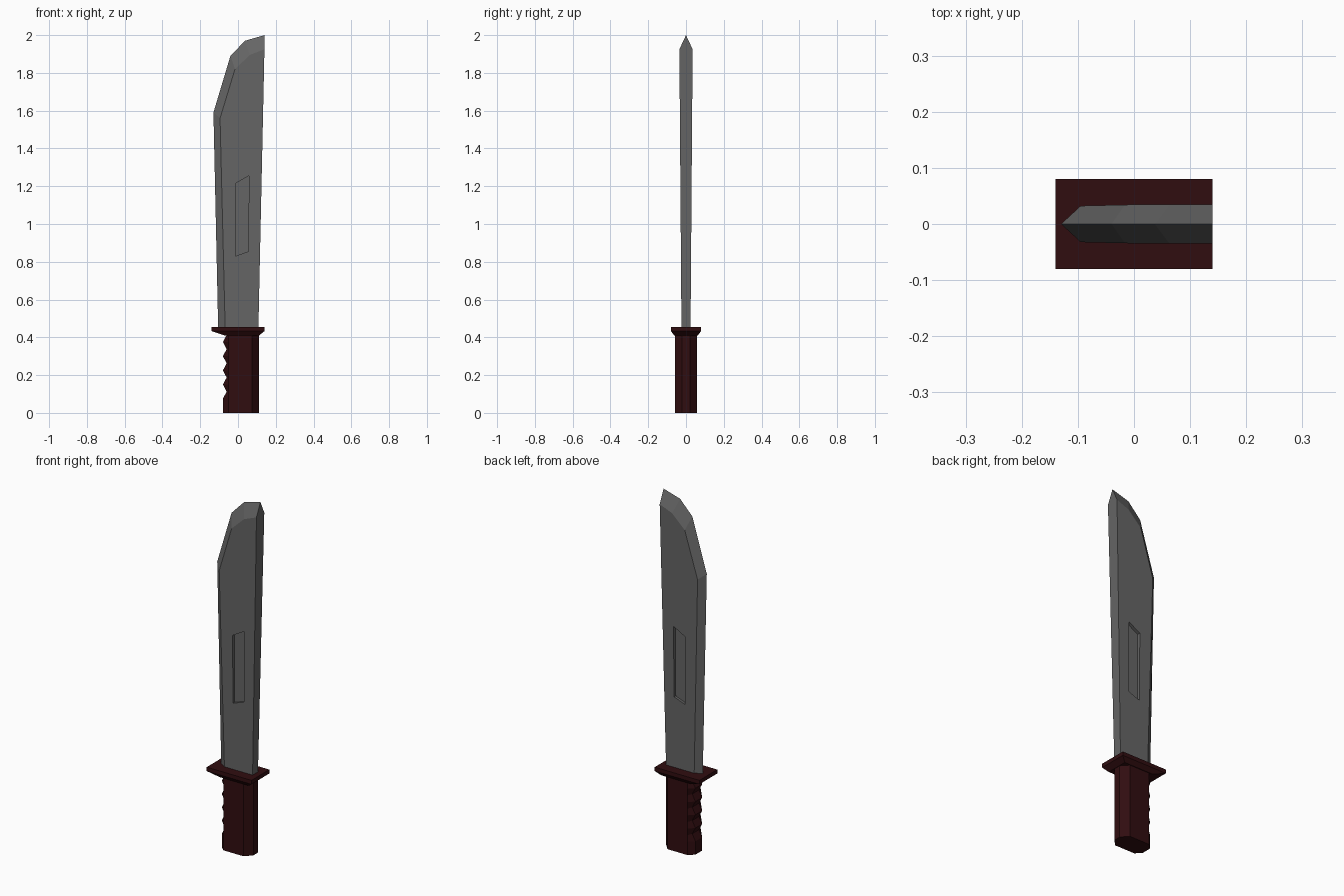
import bpy
import bmesh

if "Cube" in bpy.data.objects:
    bpy.data.objects.remove(bpy.data.objects["Cube"], do_unlink=True)


def make_material(name, rgb):
    mat = bpy.data.materials.new(name)
    mat.use_nodes = True
    mat.diffuse_color = (*rgb, 1)
    mat.node_tree.nodes["Principled BSDF"].inputs["Base Color"].default_value = (*rgb, 1)
    return mat


steel = make_material("dark steel", (0.13, 0.13, 0.13))
grip = make_material("dark red grip", (0.03, 0.004, 0.005))


def finish(bm, name, mat):
    bmesh.ops.recalc_face_normals(bm, faces=bm.faces)
    mesh = bpy.data.meshes.new(name)
    bm.to_mesh(mesh)
    bm.free()
    mesh.materials.append(mat)
    obj = bpy.data.objects.new(name, mesh)
    bpy.context.collection.objects.link(obj)
    return obj


def loft(name, rings, mat):
    """Skin a stack of equal-length point rings and cap both ends."""
    bm = bmesh.new()
    loops = [[bm.verts.new(p) for p in ring] for ring in rings]
    n = len(loops[0])
    for a, b in zip(loops, loops[1:]):
        for i in range(n):
            j = (i + 1) % n
            bm.faces.new((a[i], a[j], b[j], b[i]))
    bm.faces.new(loops[0])
    bm.faces.new(loops[-1])
    return finish(bm, name, mat)


# Blade: sharp centre line, bevel line on each side, flat spine
def half_thickness(z):
    return 0.024 + 0.0075 * (z - 0.45)


edge = [(-0.105, 0.45), (-0.13, 1.59), (-0.04, 1.89), (0.037, 1.97), (0.14, 2.0)]
bevel = [(-0.068, 0.45), (-0.095, 1.56), (-0.016, 1.82), (0.063, 1.895), (0.14, 1.925)]
heel = (0.108, 0.45)

bm = bmesh.new()
sharp = [bm.verts.new((x, 0, z)) for x, z in edge]
sides = []
for s in (-1, 1):
    side = [bm.verts.new((x, s * half_thickness(z), z)) for x, z in bevel + [heel]]
    bm.faces.new(side)
    for i in range(len(edge) - 1):
        bm.faces.new((sharp[i], sharp[i + 1], side[i + 1], side[i]))
    sides.append(side)
front, back = sides
bm.faces.new((front[-1], front[-2], sharp[-1], back[-2], back[-1]))
bm.faces.new((sharp[0], front[0], front[-1], back[-1], back[0]))
blade = finish(bm, "blade", steel)

# Slanted groove recessed into both faces of the blade
groove = [(-0.013, 0.83), (0.055, 0.855), (0.058, 1.255), (-0.013, 1.215)]
for s in (-1, 1):
    cutter = loft("groove_cutter", [[(x, s * y, z) for x, z in groove] for y in (0.013, 0.1)], steel)
    cutter.hide_render = True
    mod = blade.modifiers.new("groove", "BOOLEAN")
    mod.operation = "DIFFERENCE"
    mod.solver = "EXACT"
    mod.object = cutter
    bpy.context.view_layer.objects.active = blade
    bpy.ops.object.modifier_apply(modifier=mod.name)
    bpy.data.objects.remove(cutter, do_unlink=True)


# Guard: flat plate tapering in underneath
def rectangle(x0, x1, y, z):
    return [(x0, -y, z), (x1, -y, z), (x1, y, z), (x0, y, z)]


loft("guard", [rectangle(-0.07, 0.112, 0.062, 0.41),
               rectangle(-0.14, 0.14, 0.08, 0.433),
               rectangle(-0.14, 0.14, 0.08, 0.455)], grip)


# Handle: chamfered section with finger ridges along the edge side
def handle_ring(x, z):
    half = [(x, 0.03), (-0.05, 0.058), (0.075, 0.058), (0.11, 0.02)]
    return [(px, -y, z) for px, y in half] + [(px, y, z) for px, y in reversed(half)]


levels = [handle_ring(-0.08, 0)]
for i in range(5):
    levels.append(handle_ring(-0.08, 0.075 + 0.075 * i))
    levels.append(handle_ring(-0.06, 0.1125 + 0.075 * i))
loft("handle", levels, grip)
